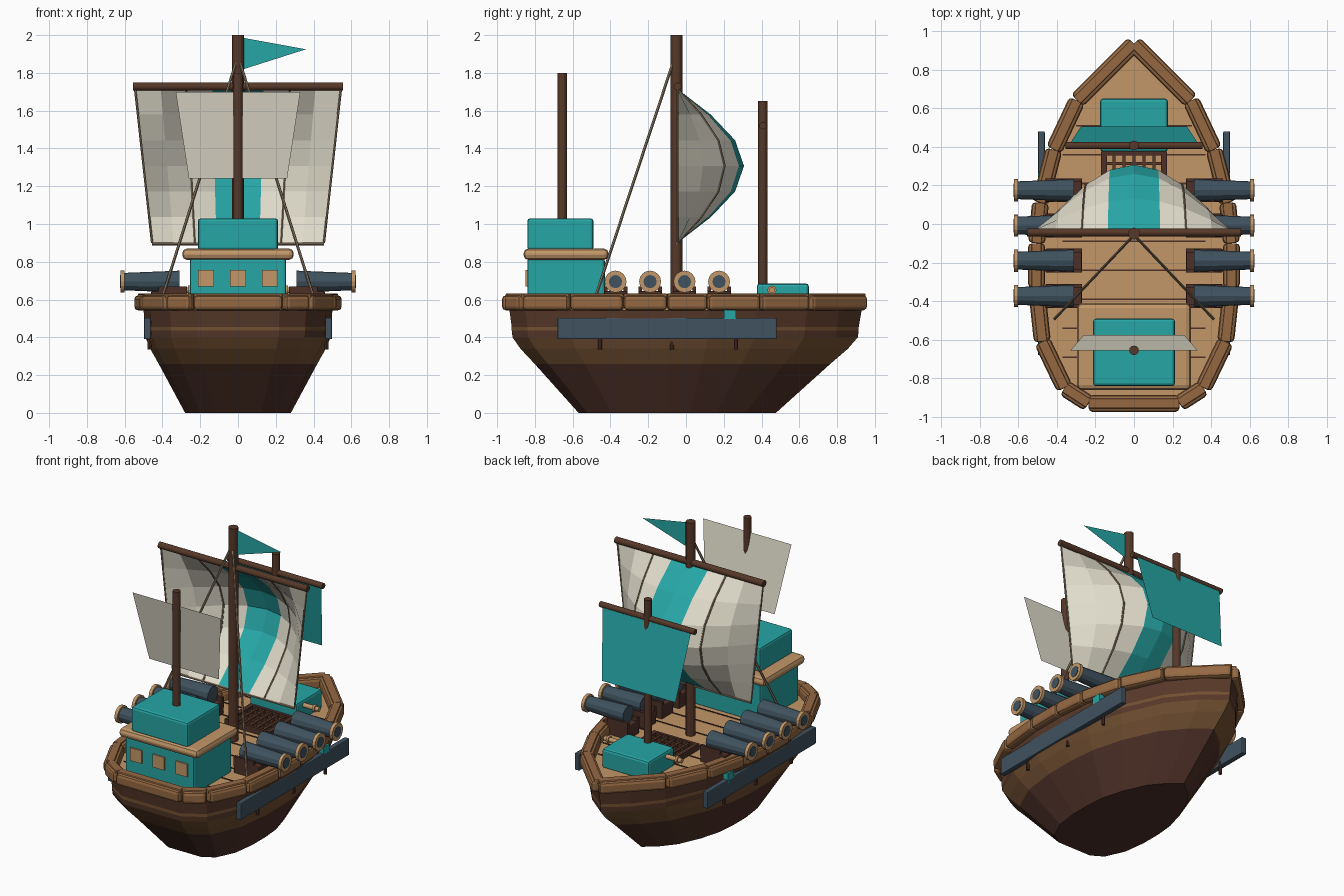
import bpy, bmesh
from math import sin, pi
from mathutils import Vector, Matrix

if "Cube" in bpy.data.objects:
    bpy.data.objects.remove(bpy.data.objects["Cube"])


def mat(name, c):
    m = bpy.data.materials.new(name)
    m.diffuse_color = (*c, 1)
    m.use_nodes = True
    m.node_tree.nodes["Principled BSDF"].inputs["Base Color"].default_value = m.diffuse_color
    return m


DARK = mat("dark_wood", (.075, .03, .02))
HULL = mat("hull_wood", (.095, .04, .022))
LIGHT = mat("light_wood", (.17, .08, .032))
RAIL = mat("rail_wood", (.3, .14, .055))
TAN = mat("tan_wood", (.54, .31, .14))
TEAL = mat("teal", (.02, .38, .38))
SLATE = mat("slate", (.05, .085, .115))
CREAM = mat("canvas", (.75, .72, .6))
ROPE = mat("rope", (.25, .19, .12))


def finish(bm, name, mats, fix=True):
    if fix:
        bmesh.ops.recalc_face_normals(bm, faces=bm.faces[:])
    me = bpy.data.meshes.new(name)
    bm.to_mesh(me)
    bm.free()
    for m in mats:
        me.materials.append(m)
    ob = bpy.data.objects.new(name, me)
    bpy.context.collection.objects.link(ob)
    return ob


def box(name, lo, hi, m, bevel=0, rot=0):
    lo, hi = Vector(lo), Vector(hi)
    bm = bmesh.new()
    bmesh.ops.create_cube(bm, size=1)
    bmesh.ops.scale(bm, vec=hi - lo, verts=bm.verts)
    if bevel:
        bmesh.ops.bevel(bm, geom=bm.edges[:], offset=bevel, segments=2, profile=.5, affect='EDGES')
    bmesh.ops.transform(bm, matrix=Matrix.Translation((lo + hi) / 2) @ Matrix.Rotation(rot, 4, 'Z'), verts=bm.verts)
    return finish(bm, name, [m])


def rod(name, p, q, r, m, r2=None, n=12):
    p, q = Vector(p), Vector(q)
    d = q - p
    bm = bmesh.new()
    bmesh.ops.create_cone(bm, cap_ends=True, segments=n, radius1=r, radius2=r if r2 is None else r2, depth=d.length)
    M = Matrix.Translation((p + q) / 2) @ d.to_track_quat('Z', 'Y').to_matrix().to_4x4()
    bmesh.ops.transform(bm, matrix=M, verts=bm.verts)
    return finish(bm, name, [m])


def sheet(name, pts, m):
    bm = bmesh.new()
    bm.faces.new([bm.verts.new(p) for p in pts])
    return finish(bm, name, [m], False)


def outline(half):
    return half + [(-x, y) for x, y in reversed(half) if x > 0]


# hull: one plan outline lofted through levels (z, scale)
plan = outline([(0, .93), (.15, .81), (.29, .64), (.41, .37), (.48, .12), (.5, -.1),
                (.5, -.35), (.465, -.62), (.36, -.85), (.22, -.935)])
levels = [(0, .56), (.26, .84), (.34, .93), (.4, .98), (.435, .985), (.455, .985), (.545, 1)]
bm = bmesh.new()
rings = []
for z, s in levels:
    dy = -.045 * (1 - s) / .44
    rings.append([bm.verts.new((x * s, y * s + dy, z)) for x, y in plan])
n = len(plan)
for k in range(len(levels) - 1):
    for i in range(n):
        j = (i + 1) % n
        f = bm.faces.new((rings[k][i], rings[k][j], rings[k + 1][j], rings[k + 1][i]))
        f.material_index = [0, 1, 1, 2, 1, 2][k]
bm.faces.new(rings[0])
bm.faces.new(rings[-1])
finish(bm, "hull", [DARK, LIGHT, HULL])

# deck and plank seams
bm = bmesh.new()
f = bm.faces.new([bm.verts.new((x * .98, y * .98, .54)) for x, y in plan])
ext = bmesh.ops.extrude_face_region(bm, geom=[f])
bmesh.ops.translate(bm, vec=(0, 0, .02), verts=[v for v in ext['geom'] if isinstance(v, bmesh.types.BMVert)])
finish(bm, "deck", [TAN])
for i in range(9):
    y = .51 - .15 * i
    w = .37 if i > 0 else .3
    box("plank_seam", (-w, y - .004, .555), (w, y + .004, .564), DARK)

# rail: one bevelled timber with a lower cap strip per outline segment
rail = outline([(0, .935), (.295, .64), (.415, .385), (.485, .11), (.505, -.1),
                (.505, -.33), (.475, -.61), (.36, -.85), (.235, -.93)])
for i, a in enumerate(rail):
    a, b = Vector(a), Vector(rail[(i + 1) % len(rail)])
    c, d = (a + b) / 2, b - a
    L = d.length / 2
    rot = Vector((1, 0)).angle_signed(d) * -1
    box("rail_timber", (c.x - L, c.y - .044, .543), (c.x + L, c.y + .044, .622), RAIL, .02, rot)
    box("rail_cap", (c.x - L, c.y - .025, .6), (c.x + L, c.y + .025, .632), RAIL, .006, rot)

# stern cabin
box("cabin_lower", (-.255, -.84, .55), (.255, -.43, .82), TEAL, .015)
box("cabin_ledge", (-.295, -.86, .81), (.295, -.41, .87), TAN, .025)
box("cabin_upper", (-.212, -.84, .86), (.212, -.49, 1.03), TEAL, .015)
for x in (-.17, 0, .17):
    box("cabin_window", (x - .043, -.85, .67), (x + .043, -.835, .757), TAN)

# bow locker, handle bar and hatch grating
box("bow_locker", (-.175, .375, .55), (.175, .65, .685), TEAL, .015)
rod("bow_bar", (-.29, .455, .65), (.29, .455, .65), .015, TAN)
for s in (-1, 1):
    rod("bow_bar_end", (s * .25, .455, .65), (s * .265, .455, .65), .024, TAN)
    box("hatch_side", (s * .155 - .015, .1, .555), (s * .155 + .015, .37, .6), DARK)
for y in (.1, .355):
    box("hatch_end", (-.17, y, .555), (.17, y + .02, .6), DARK)
for i in range(1, 6):
    x = -.155 + .0517 * i
    box("hatch_bar_long", (x - .008, .1, .56), (x + .008, .37, .594), HULL)
for i in range(1, 5):
    y = .11 + .051 * i
    box("hatch_bar_cross", (-.155, y - .008, .56), (.155, y + .008, .591), HULL)

# masts and yards
rod("main_mast", (0, -.05, .55), (0, -.05, 2), .031, HULL)
rod("stern_mast", (0, -.655, 1), (0, -.655, 1.8), .025, HULL)
rod("fore_mast", (0, .407, .55), (0, .407, 1.65), .025, HULL)
rod("main_yard", (-.555, -.045, 1.728), (.555, -.045, 1.728), .021, HULL)
rod("fore_yard", (-.355, .407, 1.52), (.355, .407, 1.52), .019, HULL)

# flat sails and pennant
sheet("stern_sail", [(-.33, -.655, 1.7), (.33, -.655, 1.7), (.26, -.575, 1.24), (-.26, -.575, 1.24)], CREAM)
sheet("fore_sail", [(-.33, .42, 1.51), (.33, .42, 1.51), (.275, .505, 1.06), (-.275, .505, 1.06)], TEAL)
sheet("pennant", [(.03, -.05, 1.985), (.03, -.05, 1.82), (.36, -.05, 1.925)], TEAL)


# billowing main sail, with a teal centre stripe
def sail(u, v):
    w = .545 - .09 * v
    return Vector(((2 * u - 1) * w, -.045 + .352 * sin(pi * u) * sin(pi * v), 1.715 - .815 * v))


NU, NV = 8, 6
bm = bmesh.new()
g = [[bm.verts.new(sail(i / NU, j / NV)) for i in range(NU + 1)] for j in range(NV + 1)]
for j in range(NV):
    for i in range(NU):
        f = bm.faces.new((g[j][i], g[j + 1][i], g[j + 1][i + 1], g[j][i + 1]))
        f.material_index = int(i in (3, 4))
finish(bm, "main_sail", [CREAM, TEAL], False)
for i in (0, 2, 6, 8):
    for j in range(NV):
        rod("sail_seam", sail(i / NU, j / NV), sail(i / NU, (j + 1) / NV), .006, ROPE, n=6)
rod("sail_foot_rope", (-.455, -.048, .895), (.455, -.048, .895), .008, ROPE, n=6)

for s in (-1, 1):
    # stays
    rod("mast_stay", (s * .012, -.07, 1.85), (s * .41, -.49, .58), .008, ROPE, n=6)
    # cannons on carriages
    for y in (.175, -.008, -.19, -.373):
        box("carriage", (min(s * .27, s * .46), y - .062, .55), (max(s * .27, s * .46), y + .062, .645), DARK, .008)
        for t in (-1, 1):
            box("carriage_cheek", (min(s * .27, s * .42), y + t * .052 - .01, .6),
                (max(s * .27, s * .42), y + t * .052 + .01, .67), DARK)
        rod("cannon_barrel", (s * .31, y, .695), (s * .605, y, .695), .058, SLATE, .046)
        rod("cannon_muzzle", (s * .6, y, .695), (s * .622, y, .695), .058, TAN, n=16)
        rod("cannon_bore", (s * .61, y, .695), (s * .625, y, .695), .035, SLATE)
    # side board, pegs and small teal block
    c = s * .48
    box("side_board", (c - .018, -.68, .39), (c + .018, .48, .503), SLATE, .006)
    for y in (-.455, -.075, .265):
        rod("board_peg", (s * .468, y, .335), (s * .468, y, .42), .011, DARK, n=8)
    box("side_block", (c - .018, .2, .48), (c + .018, .265, .545), TEAL)
